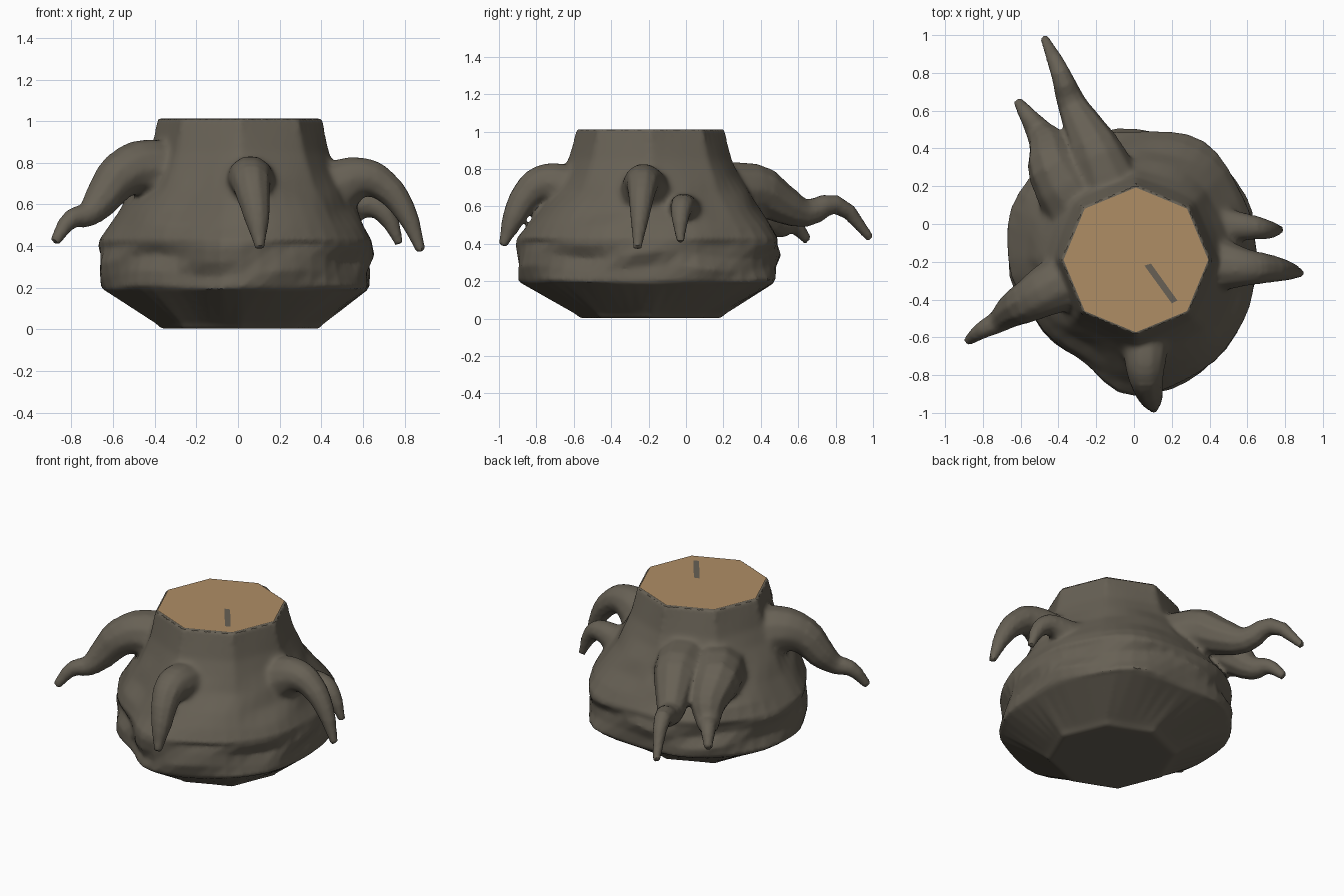
import bpy, bmesh, math

if "Cube" in bpy.data.objects:
    bpy.data.objects.remove(bpy.data.objects["Cube"])


def material(name, rgb):
    m = bpy.data.materials.new(name)
    m.diffuse_color = (*rgb, 1)
    m.use_nodes = True
    m.node_tree.nodes["Principled BSDF"].inputs["Base Color"].default_value = m.diffuse_color
    return m


bark = material("grey brown bark", (0.135, 0.118, 0.09))
wood = material("cut wood", (0.43, 0.268, 0.131))


def select(*obs):
    bpy.ops.object.select_all(action='DESELECT')
    for ob in obs:
        ob.select_set(True)
    bpy.context.view_layer.objects.active = obs[0]


def add_mesh(name, bm, mat):
    bmesh.ops.recalc_face_normals(bm, faces=bm.faces)
    me = bpy.data.meshes.new(name)
    bm.to_mesh(me)
    bm.free()
    ob = bpy.data.objects.new(name, me)
    bpy.context.collection.objects.link(ob)
    me.materials.append(mat)
    return ob


# Stump body: rings blended between the many-sided cut and the lumpy widest outline
CX, CY, N = 0.01, -0.19, 48
OUTLINE = [0.63, 0.66, 0.72, 0.68, 0.71, 0.715, 0.675, 0.62, 0.605, 0.715, 0.685, 0.655]
SIDES = 8


def on_outline(a):
    t = a / (2 * math.pi) * len(OUTLINE)
    i, f = int(t), t - int(t)
    f = f * f * (3 - 2 * f)
    return OUTLINE[i % 12] * (1 - f) + OUTLINE[(i + 1) % 12] * f


def on_top(a):
    # distance from the centre to the side of a regular polygon
    step = 2 * math.pi / SIDES
    return 0.395 * math.cos(step / 2) / math.cos(a % step - step / 2)


# height, blend towards outline, strength of bark folds
RINGS = [(0.003, -0.06, 0), (0.03, 0.05, 0), (0.19, 0.93, 0), (0.205, 0.99, 0.01),
         (0.27, 0.99, 0.02), (0.34, 0.98, 0.025), (0.40, 0.995, 0.012), (0.43, 1.0, 0),
         (0.50, 0.87, 0.01), (0.58, 0.68, 0.012), (0.67, 0.47, 0.01), (0.76, 0.29, 0),
         (0.85, 0.15, 0), (1.012, 0.0, 0)]
bm = bmesh.new()
rows = []
for z, blend, fold in RINGS:
    row = []
    for i in range(N):
        a = 2 * math.pi * i / N
        r = on_top(a) * (1 - blend) + on_outline(a) * blend
        r += fold * (math.sin(a * 4 + z * 22) * 0.7 + math.sin(a * 7 - z * 30) * 0.5 - 0.2)
        zz = z + fold * math.sin(a * 5 + 1) * 0.8
        row.append(bm.verts.new((CX + r * math.cos(a), CY + r * math.sin(a), zz)))
    rows.append(row)
for lo, hi in zip(rows, rows[1:]):
    for i in range(N):
        j = (i + 1) % N
        bm.faces.new((lo[i], lo[j], hi[j], hi[i]))
bm.faces.new(rows[0][::-1])
bm.faces.new(rows[-1])
stump = add_mesh("stump_and_roots", bm, bark)

# Cut wood disc, set just inside the bark rim
bm = bmesh.new()
ring = []
for i in range(N):
    a = 2 * math.pi * i / N
    r = on_top(a) * 0.97
    ring.append(bm.verts.new((CX + r * math.cos(a), CY + r * math.sin(a), 1.017)))
bm.faces.new(ring)
add_mesh("cut_top", bm, wood)

# Dark crack on the cut
bm = bmesh.new()
bm.faces.new([bm.verts.new((x, y, 1.02)) for x, y in
              [(0.055, -0.22), (0.09, -0.21), (0.23, -0.405), (0.2, -0.42)]])
add_mesh("crack", bm, bark)

parts = [stump]


# Drooping roots: tapered curves, each point is x, y, z, radius
def root(name, *points):
    cu = bpy.data.curves.new(name, 'CURVE')
    cu.dimensions = '3D'
    cu.bevel_depth = 1
    cu.bevel_resolution = 3
    cu.resolution_u = 3
    cu.use_fill_caps = True
    sp = cu.splines.new('BEZIER')
    sp.bezier_points.add(len(points) - 1)
    for p, (x, y, z, r) in zip(sp.bezier_points, points):
        p.co = (x, y, z)
        p.radius = r
        p.handle_left_type = p.handle_right_type = 'AUTO'
    ob = bpy.data.objects.new(name, cu)
    bpy.context.collection.objects.link(ob)
    cu.materials.append(bark)
    select(ob)
    bpy.ops.object.convert(target='MESH')
    parts.append(bpy.context.view_layer.objects.active)


root("left_root", (-0.22, -0.25, 0.66, 0.20), (-0.44, -0.34, 0.775, 0.145),
     (-0.56, -0.41, 0.74, 0.115), (-0.65, -0.46, 0.63, 0.09),
     (-0.725, -0.52, 0.55, 0.06), (-0.80, -0.56, 0.53, 0.047), (-0.88, -0.62, 0.42, 0.025))
root("front_root", (0.05, -0.48, 0.62, 0.18), (0.06, -0.68, 0.715, 0.12),
     (0.06, -0.77, 0.72, 0.105), (0.07, -0.85, 0.66, 0.085),
     (0.09, -0.92, 0.54, 0.063), (0.105, -0.98, 0.39, 0.022))
root("right_root", (0.32, -0.2, 0.60, 0.19), (0.49, -0.22, 0.69, 0.135),
     (0.60, -0.23, 0.73, 0.10), (0.70, -0.235, 0.69, 0.078),
     (0.80, -0.245, 0.57, 0.056), (0.88, -0.26, 0.375, 0.022))
root("right_small_root", (0.36, 0.0, 0.54, 0.13), (0.53, -0.01, 0.585, 0.085),
     (0.64, -0.02, 0.60, 0.065), (0.71, -0.03, 0.55, 0.05), (0.775, -0.03, 0.41, 0.02))
root("back_long_root", (-0.10, 0.10, 0.62, 0.21), (-0.19, 0.36, 0.69, 0.145),
     (-0.26, 0.50, 0.62, 0.11), (-0.33, 0.64, 0.565, 0.077),
     (-0.39, 0.80, 0.61, 0.052), (-0.475, 0.985, 0.43, 0.022))
root("back_short_root", (-0.28, 0.08, 0.62, 0.20), (-0.42, 0.29, 0.66, 0.145),
     (-0.45, 0.41, 0.58, 0.11), (-0.51, 0.50, 0.50, 0.07),
     (-0.56, 0.57, 0.50, 0.047), (-0.615, 0.65, 0.42, 0.025))

# Fuse the roots with the stump into one skin
select(*parts)
bpy.ops.object.join()
mod = stump.modifiers.new("fuse", 'REMESH')
mod.mode = 'VOXEL'
mod.voxel_size = 0.014
bpy.ops.object.modifier_apply(modifier="fuse")

# Soften only where the roots leave the stump
group = stump.vertex_groups.new(name="joints")
joints = [v.index for v in stump.data.vertices
          if 0.47 < v.co.z < 0.95 and math.hypot(v.co.x - CX, v.co.y - CY) < 0.66]
group.add(joints, 1, 'REPLACE')
mod = stump.modifiers.new("soften", 'SMOOTH')
mod.factor = 0.5
mod.iterations = 14
mod.vertex_group = "joints"
bpy.ops.object.modifier_apply(modifier="soften")
stump.data.materials.clear()
stump.data.materials.append(bark)
select(stump)
bpy.ops.object.shade_smooth_by_angle(angle=math.radians(40))
